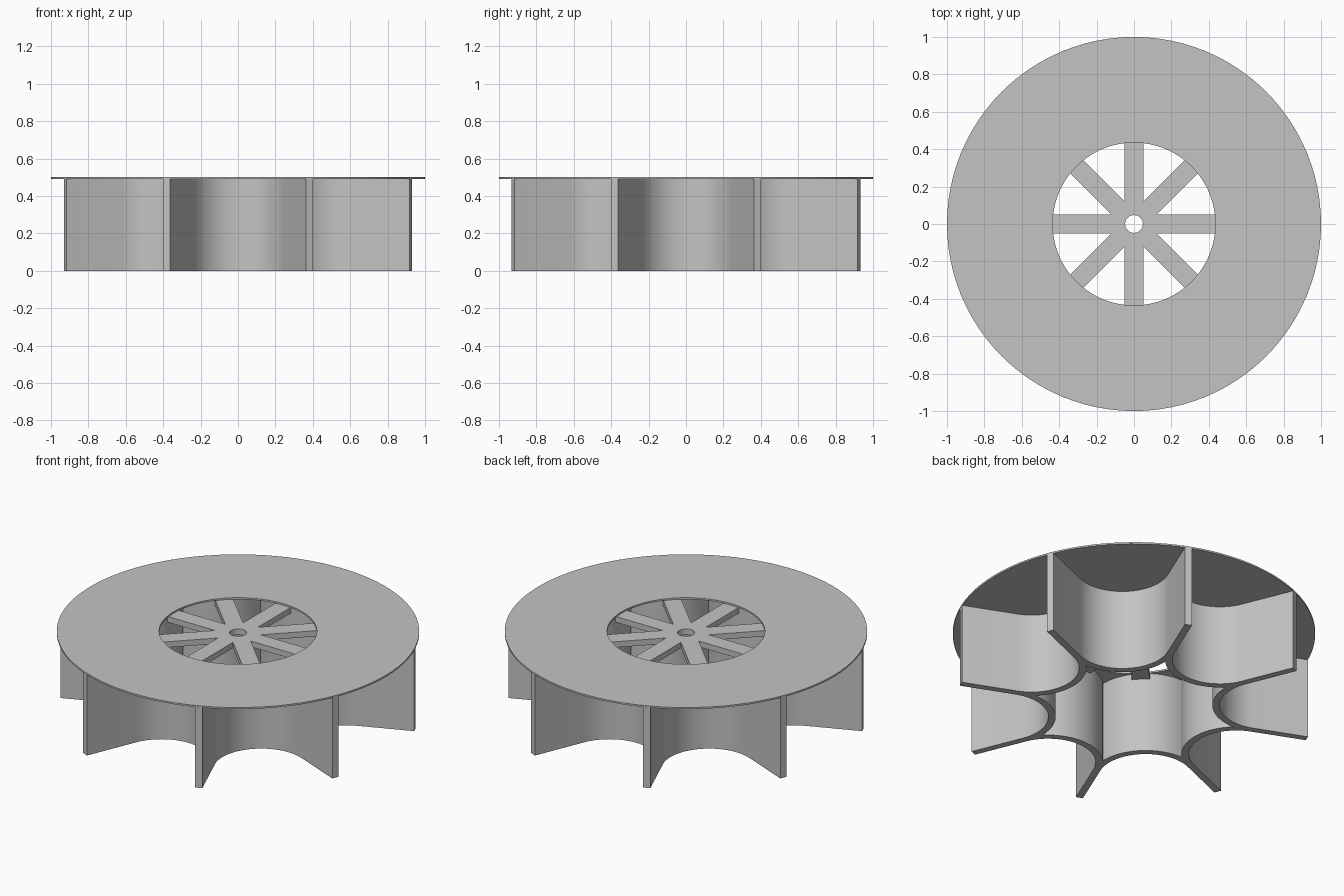
import bpy, bmesh
from math import sin, cos, pi, radians
from mathutils import Vector, Matrix

cube = bpy.data.objects.get("Cube")
if cube:
    bpy.data.objects.remove(cube, do_unlink=True)

COUNT = 8
HALF = pi / COUNT            # half the angle of one sector
DISC_Z, TOP_Z = 0.49, 0.5
HOLE_R = 0.435               # intake opening
WALL = 0.04                  # blade thickness

grey = bpy.data.materials.new("plain grey")
grey.use_nodes = True
grey.diffuse_color = (0.55, 0.55, 0.55, 1)
grey.node_tree.nodes["Principled BSDF"].inputs["Base Color"].default_value = (0.55, 0.55, 0.55, 1)


def polar(r, a):
    return Vector((r * cos(a), r * sin(a), 0))


def extruded(name, sector, count, z0, z1):
    """Repeat the flat faces of one sector about z, weld them and extrude."""
    bm = bmesh.new()
    for k in range(count):
        turn = Matrix.Rotation(2 * pi * k / count, 3, 'Z')
        for poly in sector:
            bm.faces.new([bm.verts.new(turn @ p) for p in poly])
    bmesh.ops.remove_doubles(bm, verts=bm.verts, dist=1e-4)
    ext = bmesh.ops.extrude_face_region(bm, geom=bm.faces[:], use_keep_orig=True)
    for v in bm.verts:
        v.co.z = z0
    for v in ext["geom"]:
        if isinstance(v, bmesh.types.BMVert):
            v.co.z = z1
    bmesh.ops.recalc_face_normals(bm, faces=bm.faces)
    mesh = bpy.data.meshes.new(name)
    bm.to_mesh(mesh)
    bm.free()
    mesh.materials.append(grey)
    obj = bpy.data.objects.new(name, mesh)
    bpy.context.collection.objects.link(obj)
    bpy.ops.object.select_all(action='DESELECT')
    obj.select_set(True)
    bpy.context.view_layer.objects.active = obj
    bpy.ops.object.shade_smooth_by_angle(angle=radians(25))
    return obj


# Thin top disc with the round opening
step = 2 * pi / 96
extruded("top_disc", [[polar(HOLE_R, 0), polar(1, 0), polar(1, step), polar(HOLE_R, step)]],
         96, DISC_Z, TOP_Z)

# Scooped blade wall: each pocket is an arc tangent to two radial blades
centre = (HOLE_R + WALL / 2) / (1 - sin(HALF))
r_out = centre * sin(HALF) - WALL / 2
r_in = r_out + WALL
cusp = centre * cos(HALF) - (r_in ** 2 - (centre * sin(HALF)) ** 2) ** 0.5
cusp_point = polar(cusp, HALF) - Vector((centre, 0, 0))
sweep_in = pi - Vector((-cusp_point.x, cusp_point.y)).angle(Vector((1, 0)))
sweep_out = pi / 2 + HALF
N = 24
mid = Vector((centre, 0, 0))
outer = [mid + polar(r_out, sweep_out + (2 * pi - 2 * sweep_out) * i / N) for i in range(N + 1)]
inner = [mid + polar(r_in, sweep_in + (2 * pi - 2 * sweep_in) * i / N) for i in range(N + 1)]
sector = [[outer[i], inner[i], inner[i + 1], outer[i + 1]] for i in range(N)]
# Straight blade shared with the next pocket
side = polar(WALL / 2, HALF + pi / 2)
turn = Matrix.Rotation(2 * HALF, 3, 'Z')
sector.append([inner[0], outer[0], polar(1, HALF) - side, polar(1, HALF) + side, turn @ outer[N]])
extruded("scooped_blades", sector, COUNT, 0, DISC_Z)

# Spoked hub with a shaft hole
w, end, bore = 0.05, 0.45, 0.048
notch = w / sin(HALF)
lo, hi = polar(notch, -HALF), polar(notch, HALF)
spoke = [[lo, Vector((end, -w, 0)), Vector((end, w, 0)), hi],
         [polar(bore, -HALF), lo, polar(bore, 0)],
         [polar(bore, 0), lo, hi],
         [polar(bore, 0), hi, polar(bore, HALF)]]
extruded("hub_spokes", spoke, COUNT, 0.455, DISC_Z)
